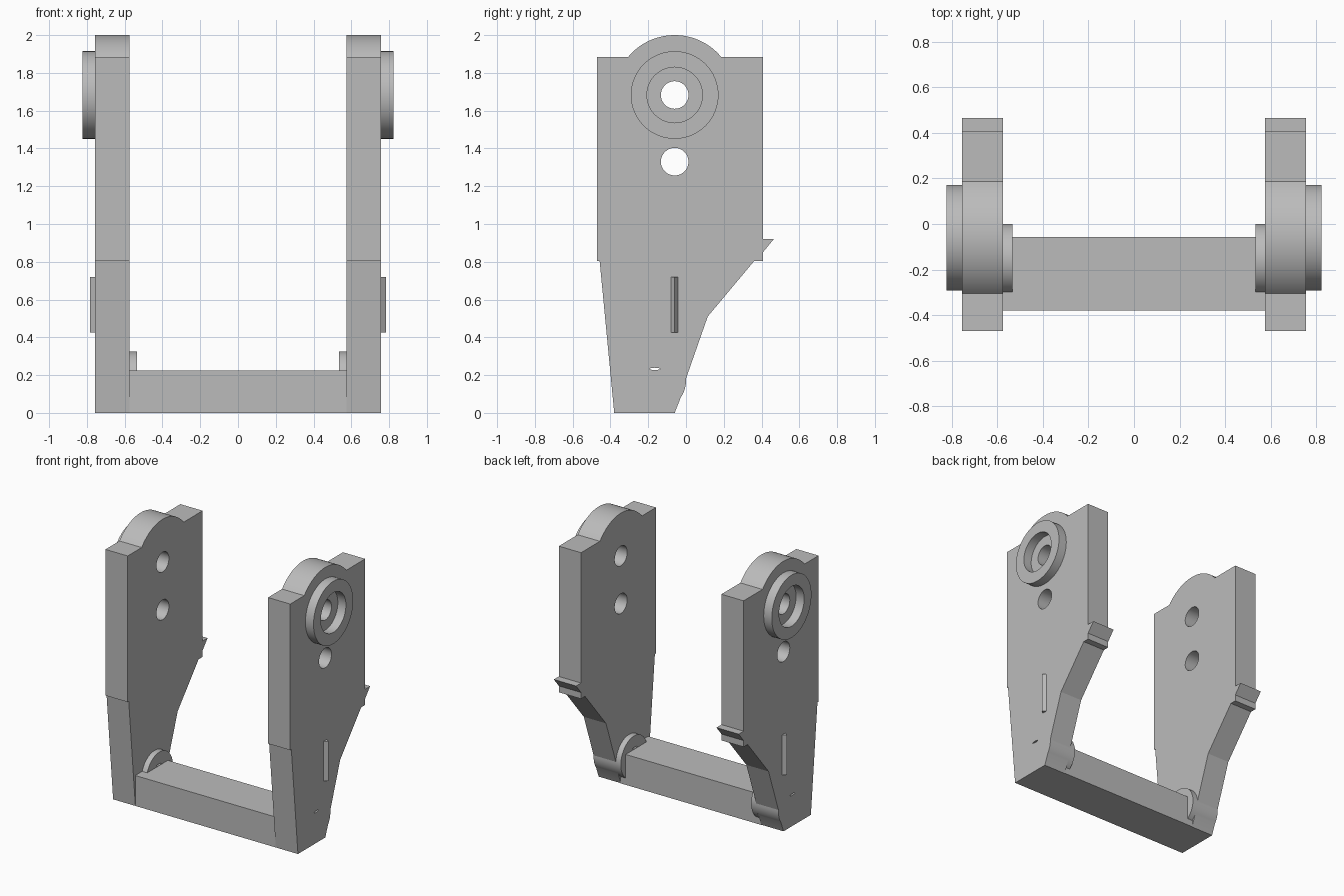
import bpy, bmesh, math

if "Cube" in bpy.data.objects:
    bpy.data.objects.remove(bpy.data.objects["Cube"])

grey = bpy.data.materials.new("light_grey")
grey.diffuse_color = (0.5, 0.5, 0.5, 1)
grey.use_nodes = True
grey.node_tree.nodes["Principled BSDF"].inputs["Base Color"].default_value = grey.diffuse_color


def circle(cy, cz, ry, rz, n=64):
    return [(cy + ry * math.cos(2 * math.pi * i / n),
             cz + rz * math.sin(2 * math.pi * i / n)) for i in range(n)]


def arc(cy, cz, r, a0, a1, n):
    angles = [math.radians(a0 + (a1 - a0) * i / n) for i in range(n + 1)]
    return [(cy + r * math.cos(a), cz + r * math.sin(a)) for a in angles]


def prism(name, outline, x0, x1):
    """Extrude a (y, z) outline along x."""
    bm = bmesh.new()
    face = bm.faces.new([bm.verts.new((x0, y, z)) for y, z in outline])
    ext = bmesh.ops.extrude_face_region(bm, geom=[face])
    verts = [v for v in ext["geom"] if isinstance(v, bmesh.types.BMVert)]
    bmesh.ops.translate(bm, verts=verts, vec=(x1 - x0, 0, 0))
    bmesh.ops.recalc_face_normals(bm, faces=bm.faces)
    mesh = bpy.data.meshes.new(name)
    bm.to_mesh(mesh)
    bm.free()
    mesh.materials.append(grey)
    obj = bpy.data.objects.new(name, mesh)
    bpy.context.collection.objects.link(obj)
    return obj


def select(obj):
    bpy.ops.object.select_all(action='DESELECT')
    obj.select_set(True)
    bpy.context.view_layer.objects.active = obj


def cut(obj, outline):
    """Cut a hole with the given outline right through along x."""
    cutter = prism("cutter", outline, -1.5, 1.5)
    cutter.hide_render = True
    select(obj)
    mod = obj.modifiers.new("hole", 'BOOLEAN')
    mod.operation = 'DIFFERENCE'
    mod.solver = 'EXACT'
    mod.object = cutter
    bpy.ops.object.modifier_apply(modifier=mod.name)
    bpy.data.objects.remove(cutter)


def smooth(obj):
    select(obj)
    bpy.ops.object.shade_smooth_by_angle(angle=math.radians(20))


# Side plate outline: rounded crown, rear tooth, tapered foot with round heel
crown = arc(-0.06, 1.68, 0.32, 39.8, 140.2, 32)
heel = arc(-0.155, 0.17, 0.155, -35, 4, 8)
plate_outline = ([(-0.38, 0), (-0.06, 0)] + heel +
                 [(0.115, 0.51), (0.36, 0.803), (0.407, 0.803), (0.407, 0.85),
                  (0.465, 0.92), (0.407, 0.92), (0.407, 1.885)] + crown +
                 [(-0.47, 1.885), (-0.47, 0.803), (-0.457, 0.803)])
slit = circle(-0.165, 0.233, 0.028, 0.006, 16)

for s, side in ((-1, "left"), (1, "right")):
    # Side plate with two round holes and a small slit
    plate = prism(side + "_plate", plate_outline, s * 0.575, s * 0.757)
    cut(plate, circle(-0.06, 1.683, 0.073, 0.073))
    cut(plate, circle(-0.06, 1.33, 0.073, 0.073))
    cut(plate, slit)
    smooth(plate)

    # Outer collar around the upper hole
    collar = prism(side + "_collar", circle(-0.06, 1.683, 0.232, 0.232),
                   s * 0.757, s * 0.823)
    cut(collar, circle(-0.06, 1.683, 0.147, 0.147))
    smooth(collar)

    # Inner disc at the end of the crossbar
    disc = prism(side + "_disc", circle(-0.155, 0.17, 0.155, 0.155),
                 s * 0.534, s * 0.575)
    cut(disc, slit)
    smooth(disc)

    # Ridged rib on the outer face
    rib = prism(side + "_rib", [(-0.085, 0.425), (-0.038, 0.425),
                                (-0.038, 0.72), (-0.085, 0.72)],
                s * 0.75, s * 0.783)
    for v in rib.data.vertices:
        if abs(v.co.x) > 0.76:
            v.co.y = -0.0615
    bm = bmesh.new()
    bm.from_mesh(rib.data)
    bmesh.ops.remove_doubles(bm, verts=bm.verts, dist=0.0005)
    bm.to_mesh(rib.data)
    bm.free()

# Crossbar joining the plates
prism("crossbar", [(-0.38, 0), (-0.057, 0), (-0.057, 0.225), (-0.38, 0.225)],
      -0.575, 0.575)
